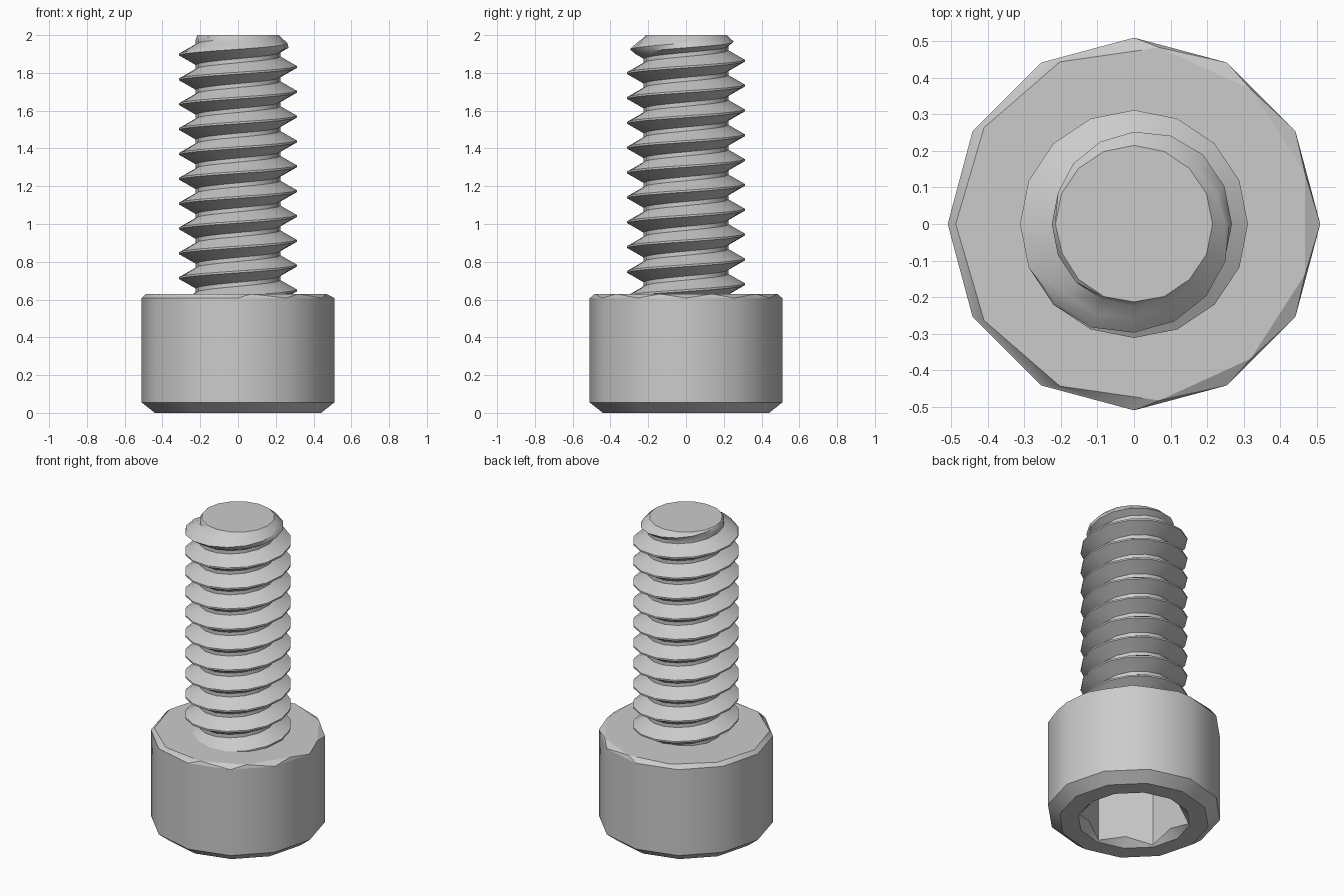
import bpy, bmesh, math

cube = bpy.data.objects.get("Cube")
if cube:
    bpy.data.objects.remove(cube, do_unlink=True)

steel = bpy.data.materials.new("grey_steel")
steel.use_nodes = True
grey = (0.6, 0.6, 0.6, 1)
steel.diffuse_color = grey
steel.node_tree.nodes["Principled BSDF"].inputs["Base Color"].default_value = grey


def finish(bm, name, angle):
    bmesh.ops.recalc_face_normals(bm, faces=bm.faces)
    mesh = bpy.data.meshes.new(name)
    bm.to_mesh(mesh)
    bm.free()
    mesh.materials.append(steel)
    obj = bpy.data.objects.new(name, mesh)
    bpy.context.collection.objects.link(obj)
    bpy.ops.object.select_all(action='DESELECT')
    obj.select_set(True)
    bpy.context.view_layer.objects.active = obj
    bpy.ops.object.shade_smooth_by_angle(angle=math.radians(angle), keep_sharp_edges=True)


def polar(r, a, z):
    return (r * math.cos(a), r * math.sin(a), z)


# Socket head: rings of (corner radius, mid radius, corner z, mid z)
SIDES = 12
HEX = 0.322
FLAT = HEX * math.cos(math.pi / 6)
rings = [
    (0.51, 0.51, 0.608, 0.608),    # upper chamfer
    (0.51, 0.51, 0.055, 0.055),    # lower chamfer
    (0.44, 0.44, 0, 0),
    (0.33, 0.33, 0, 0),            # socket rim
    (HEX, FLAT, 0.01, 0.05),       # scalloped countersink
    (HEX, FLAT, 0.37, 0.37),       # socket floor
]
bm = bmesh.new()
loops = []
for rc, rm, zc, zm in rings:
    loops.append([bm.verts.new(polar(rc if i % 2 else rm, i * math.tau / SIDES,
                                     zc if i % 2 else zm)) for i in range(SIDES)])
for a, b in zip(loops, loops[1:]):
    for i in range(SIDES):
        j = (i + 1) % SIDES
        bm.faces.new((a[i], a[j], b[j], b[i]))
bm.faces.new(loops[-1])

# Eleven-sided top face, joined to the twelve-sided wall by an uneven chamfer
TOP = 11
top = bm.faces.new([bm.verts.new(polar(0.488, math.pi + i * math.tau / TOP, 0.63))
                    for i in range(TOP)])
wall_rim = [e for e in bm.edges if all(v in loops[0] for v in e.verts)]
rims = wall_rim + list(top.edges)
bmesh.ops.bridge_loops(bm, edges=rims)
for edge in rims:
    edge.smooth = False
finish(bm, "socket_head", 35)

# Threaded shank: a right-handed helical sheet, tapered at the tip
PITCH, ROOT, CREST = 0.1315, 0.225, 0.312
STEPS, TURNS, START = 16, 13, 0.38
profile = [(0, CREST), (0.01, CREST), (0.035, 0.268), (0.06, ROOT),
           (0.0815, ROOT), (0.1065, 0.268)]
bm = bmesh.new()
columns = []
for s in range(STEPS + 1):
    # the last column repeats the first, one pitch higher
    column = []
    for t in range(TURNS):
        for dz, r in profile:
            z = START + PITCH * (t + s / STEPS) + dz
            r = max(0.1, min(r, 0.215 + (2 - z) * 1.1))
            column.append(bm.verts.new(polar(r, s * math.tau / STEPS, z)))
    columns.append(column)
for a, b in zip(columns, columns[1:]):
    for k in range(len(a) - 1):
        bm.faces.new((a[k], b[k], b[k + 1], a[k + 1]))
bmesh.ops.remove_doubles(bm, verts=bm.verts, dist=0.0005)

# Trim the shank inside the head and at the tip, then cap both ends
for z, up in ((0.6, -1), (2, 1)):
    cut = bmesh.ops.bisect_plane(bm, geom=bm.verts[:] + bm.edges[:] + bm.faces[:],
                                 plane_co=(0, 0, z), plane_no=(0, 0, up), clear_outer=True)
    rim = [e for e in cut["geom_cut"] if isinstance(e, bmesh.types.BMEdge)]
    bmesh.ops.holes_fill(bm, edges=rim, sides=0)
finish(bm, "threaded_shank", 35)
